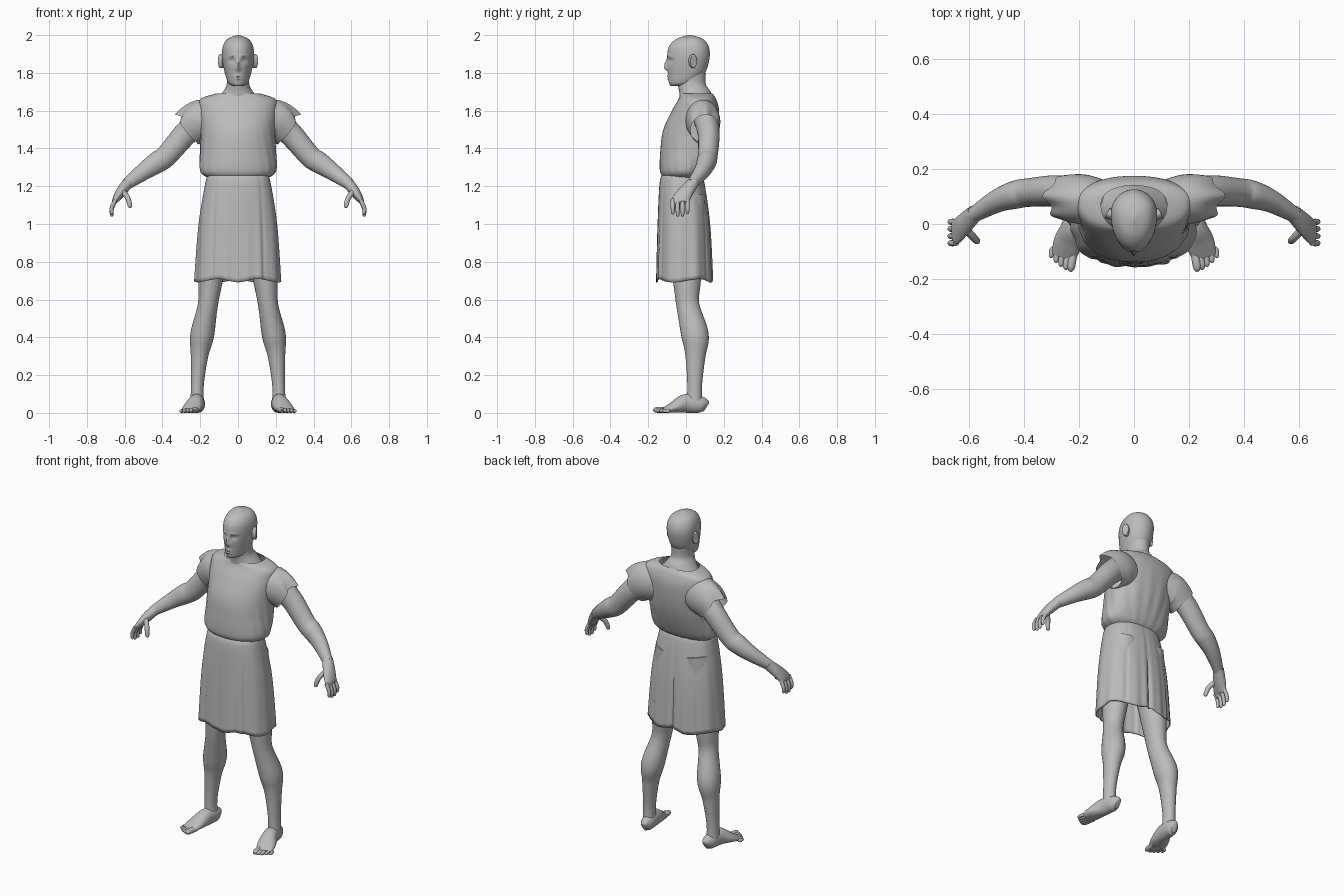
import bpy, bmesh, math
from mathutils import Vector

cube = bpy.data.objects.get("Cube")
if cube:
    bpy.data.objects.remove(cube)

GREY = (0.5, 0.5, 0.5, 1)
clay = bpy.data.materials.new("plain_grey")
clay.use_nodes = True
clay.diffuse_color = GREY
shader = next(node for node in clay.node_tree.nodes if node.type == "BSDF_PRINCIPLED")
shader.inputs["Base Color"].default_value = GREY

UP = Vector((0, 0, 1))
BACK = Vector((0, 1, 0))


def spline(rows, steps):
    """Smooth interpolation through rows of numbers."""
    points = [rows[0], *rows, rows[-1]]
    result = []
    for start in range(len(rows) - 1):
        window = points[start:start + 4]
        for step in range(steps):
            t = step / steps
            result.append([b + t / 2 * (c - a + t * (2 * a - 5 * b + 4 * c - d
                                                     + t * (3 * b - a - 3 * c + d)))
                           for a, b, c, d in zip(*window)])
    return result + [rows[-1]]


def skin(name, rings, side=1, caps=True, deform=None):
    """Bridge rings of points into one smooth object."""
    bm = bmesh.new()
    loops = []
    for ring in rings:
        if deform:
            for point in ring:
                deform(point)
        loops.append([bm.verts.new((point.x * side, point.y, point.z)) for point in ring])
    for lower, upper in zip(loops, loops[1:]):
        for i in range(len(lower)):
            bm.faces.new((lower[i - 1], lower[i], upper[i], upper[i - 1]))
    if caps:
        bm.faces.new(loops[0])
        bm.faces.new(loops[-1])
    bmesh.ops.recalc_face_normals(bm, faces=bm.faces)
    mesh = bpy.data.meshes.new(name)
    bm.to_mesh(mesh)
    bm.free()
    mesh.materials.append(clay)
    mesh.shade_smooth()
    mesh.set_sharp_from_angle(angle=math.radians(50))
    obj = bpy.data.objects.new(name, mesh)
    bpy.context.collection.objects.link(obj)
    return obj


def turn(count):
    """Cosine and sine pairs once around a circle."""
    angles = [math.tau * i / count for i in range(count)]
    return [(math.cos(angle), math.sin(angle)) for angle in angles]


def squared(value, power):
    return math.copysign(abs(value) ** (2 / power), value)


def body(name, rows, widest=0.5, power=2, count=96, **options):
    """Upright loft; rows hold height, half width, front and back."""
    rings = []
    for z, width, front, back in spline(rows, 8):
        middle = front + (back - front) * widest
        rings.append([Vector((width * squared(c, power),
                              middle + squared(s, power) * (back - middle if s > 0 else middle - front),
                              z)) for c, s in turn(count)])
    return skin(name, rings, **options)


def limb(name, rows, across=BACK, flat=1, count=28, **options):
    """Tube along a path; rows hold a point, a radius and perhaps a second radius."""
    rows = spline(rows, 6)
    path = [Vector(row[:3]) for row in rows]
    rings = []
    for i, (centre, row) in enumerate(zip(path, rows)):
        ahead = path[min(i + 1, len(path) - 1)] - path[max(i - 1, 0)]
        u = ahead.cross(across).normalized()
        v = u.cross(ahead).normalized()
        rings.append([centre + u * row[3] * c + v * row[-1] * flat * s for c, s in turn(count)])
    return skin(name, rings, **options)


def digit(name, base, knuckle, tip, radius, **options):
    """Finger or toe with a rounded end."""
    base, knuckle, tip = Vector(base), Vector(knuckle), Vector(tip)
    end = tip + (tip - knuckle).normalized() * radius * 0.7
    limb(name, [(*base, radius), (*knuckle, radius), (*tip, radius * 0.8), (*end, radius * 0.3)],
         count=12, **options)


def groove(offset, width):
    """Soft falloff used for folds and facial features."""
    return math.exp(-(offset / width) ** 2)


# Head with modelled eyes, brow, nose and lips
def face(point):
    if point.y > 0:
        return

    def feature(x, z, wide, tall):
        return groove(abs(point.x) - x, wide) * groove(point.z - z, tall)

    sockets = feature(0.034, 1.864, 0.016, 0.011) - 0.4 * feature(0.034, 1.86, 0.01, 0.005)
    nose = feature(0, 1.845, 0.008, 0.02) + feature(0, 1.823, 0.015, 0.01)
    brow = feature(0.03, 1.887, 0.02, 0.006)
    lips = feature(0, 1.784, 0.02, 0.004) + feature(0, 1.768, 0.017, 0.005)
    point.y += 0.015 * (sockets - nose) - 0.006 * (brow + lips)


body("head", [(1.73, 0.02, -0.08, -0.02), (1.745, 0.05, -0.09, 0.04), (1.8, 0.07, -0.096, 0.1),
              (1.88, 0.084, -0.1, 0.125), (1.94, 0.08, -0.09, 0.12),
              (1.98, 0.055, -0.05, 0.09), (2, 0.005, 0.01, 0.03)],
     widest=0.6, count=112, deform=face)
body("neck", [(1.64, 0.13, -0.03, 0.15), (1.7, 0.08, -0.036, 0.13),
              (1.74, 0.06, -0.043, 0.105), (1.8, 0.06, -0.04, 0.105)])


# Blouse of the tunic, gathered at the waist and creased down the back
def blouse_folds(point):
    angle = math.atan2(point.x, -point.y)
    fade = max(0, min(1, 8 - 5 * point.z))
    back = math.sin(13 * angle) * math.sin(angle / 2) ** 4
    flanks = math.sin(22 * angle + 12 * point.z) * abs(math.sin(angle)) ** 3
    point.xy *= 1 + fade * (0.015 * back + 0.01 * flanks)


body("tunic_top", [(1.24, 0.15, -0.11, 0.07), (1.28, 0.2, -0.138, 0.105), (1.4, 0.2, -0.135, 0.15),
                   (1.5, 0.2, -0.12, 0.17), (1.6, 0.21, -0.075, 0.175),
                   (1.66, 0.2, -0.04, 0.16), (1.69, 0.12, -0.03, 0.14)],
     widest=0.6, power=2.2, caps=False, deform=blouse_folds)


# Skirt with soft waves and deeper pleats at the front corners and the back
def skirt_folds(point):
    drop = max(0, 1.25 - point.z) * 2
    angle = math.atan2(point.x, -point.y)
    waves = math.sin(11 * angle) + math.sin(17 * angle + 2)
    pleats = groove(abs(angle) - 0.8, 0.06) + groove(abs(angle) - 2.2, 0.06)
    pleats += 2 * groove(abs(angle) - math.pi, 0.07)
    point.xy *= 1 + drop * 0.01 * waves - 0.045 * pleats * min(1, drop + 0.2)
    point.z -= drop * 0.008 * math.cos(5 * angle)


skirt = body("skirt", [(1.26, 0.15, -0.11, 0.07), (1.23, 0.17, -0.138, 0.095),
                       (1, 0.207, -0.15, 0.127), (0.7, 0.228, -0.157, 0.142)],
             power=2.4, count=144, caps=False, deform=skirt_folds)
cloth = skirt.modifiers.new("cloth", "SOLIDIFY")
cloth.thickness = 0.005


# Ragged sleeve opening
def ragged(point):
    point.x += max(0, point.x - 0.2) * 0.13 * math.sin(75 * point.y)


for side, word in ((1, "left_"), (-1, "right_")):
    limb(word + "sleeve", [(0.09, 0.07, 1.54, 0.1), (0.19, 0.09, 1.545, 0.114), (0.265, 0.1, 1.5, 0.096)],
         flat=0.8, count=40, side=side, caps=False, deform=ragged)

    # Arm and palm
    limb(word + "arm", [(0.18, 0.1, 1.57, 0.07), (0.28, 0.12, 1.475, 0.064), (0.38, 0.115, 1.36, 0.058),
                        (0.43, 0.107, 1.325, 0.057), (0.5, 0.083, 1.277, 0.046), (0.59, 0.03, 1.21, 0.03)],
         flat=0.9, side=side)
    limb(word + "palm", [(0.58, 0.04, 1.22, 0.03, 0.03), (0.62, 0, 1.17, 0.027, 0.04),
                         (0.65, -0.03, 1.125, 0.016, 0.045), (0.655, -0.03, 1.11, 0.006, 0.036)],
         side=side)

    # Curled fingers and thumb
    for i, name in enumerate(("little_finger", "ring_finger", "middle_finger", "index_finger")):
        y = 0.008 - 0.026 * i
        reach = 0.065 + 0.015 * math.sin(i)
        digit(word + name, (0.648, y, 1.13), (0.668, y, 1.12 - reach / 2), (0.668, y, 1.125 - reach),
              0.011, side=side)
    digit(word + "thumb", (0.612, -0.02, 1.175), (0.584, -0.05, 1.138), (0.572, -0.063, 1.095),
          0.014, side=side)

    # Leg
    limb(word + "leg", [(0.09, 0, 1.15, 0.09), (0.115, 0, 0.95, 0.085), (0.145, 0.005, 0.7, 0.064),
                        (0.16, 0.01, 0.57, 0.053), (0.19, 0.048, 0.41, 0.063), (0.204, 0.05, 0.3, 0.046),
                        (0.215, 0.046, 0.15, 0.034), (0.216, 0.045, 0.05, 0.036)],
         flat=1.15, side=side)

    # Foot resting on the floor, so its centre height equals its half height
    sole = [(0.206, 0.106, 0.015, 0.03), (0.21, 0.08, 0.035, 0.043), (0.22, 0, 0.042, 0.05),
            (0.24, -0.065, 0.052, 0.03), (0.258, -0.12, 0.045, 0.012)]
    limb(word + "foot", [(x, y, tall, wide, tall) for x, y, wide, tall in sole], across=UP, side=side)

    # Toes, shrinking outward from the big toe
    for i, name in enumerate(("big_toe", "second_toe", "third_toe", "fourth_toe", "little_toe")):
        thick = 0.016 - 0.003 * math.sqrt(i)
        x = 0.22 + 0.018 * i
        tip = -0.163 + 0.005 * i ** 1.6
        digit(word + name, (x, -0.09, thick), (x + 0.008, tip + 0.02, thick), (x + 0.01, tip, thick),
              thick, across=UP, side=side)

    # Ear shell with a hollow centre
    shell = [(0.076, 0.9), (0.088, 1), (0.097, 0.95), (0.097, 0.7), (0.09, 0.5)]
    limb(word + "ear", [(x, x / 2 - 0.008, 1.862, 0.037 * size) for x, size in shell],
         flat=0.55, count=24, side=side)
